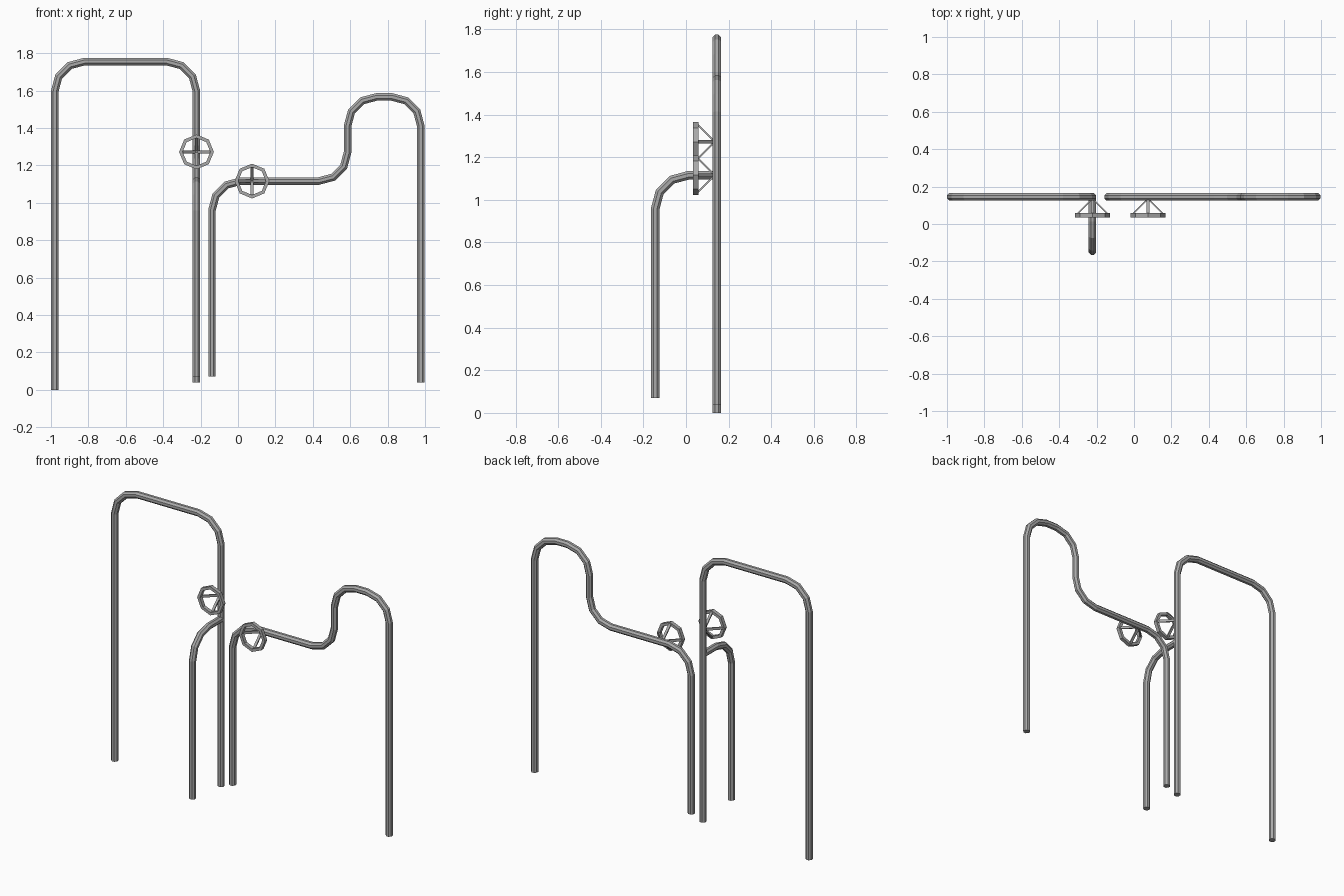
import bpy, bmesh, math
from mathutils import Vector

cube = bpy.data.objects.get("Cube")
if cube:
    bpy.data.objects.remove(cube, do_unlink=True)

steel = bpy.data.materials.new("grey steel")
steel.use_nodes = True
color = (0.4, 0.4, 0.4, 1)
steel.diffuse_color = color
steel.node_tree.nodes["Principled BSDF"].inputs["Base Color"].default_value = color

BACK = 0.145     # depth of the rear pipes
RADIUS = 0.02    # pipe half width
BEND = 0.16      # bend radius


def finish(bm, name):
    bmesh.ops.recalc_face_normals(bm, faces=bm.faces)
    mesh = bpy.data.meshes.new(name)
    bm.to_mesh(mesh)
    bm.free()
    mesh.materials.append(steel)
    obj = bpy.data.objects.new(name, mesh)
    bpy.context.collection.objects.link(obj)
    return obj


def round_corners(corners, bend, steps=3):
    """Replace each right-angled inner corner by a short segmented arc."""
    pts = [Vector(c) for c in corners]
    path = [pts[0]]
    for a, b, c in zip(pts, pts[1:], pts[2:]):
        u, v = (a - b).normalized(), (c - b).normalized()
        for i in range(steps + 1):
            t = math.pi / 2 * i / steps
            path.append(b + u * bend * (1 - math.sin(t)) + v * bend * (1 - math.cos(t)))
    return path + [pts[-1]]


def pipe(name, corners, normal, bend=BEND, sides=8):
    """Sweep an octagon along a planar path with mitred joints."""
    path, normal = round_corners(corners, bend), Vector(normal)
    r = RADIUS / math.cos(math.pi / sides)
    bm = bmesh.new()
    rings = []
    for i, p in enumerate(path):
        d_in = (p - path[max(i - 1, 0)]).normalized()
        d_out = (path[min(i + 1, len(path) - 1)] - p).normalized()
        tangent = (d_in + d_out).normalized()
        mitre = 1 / max(tangent.dot(d_in), tangent.dot(d_out))
        side = normal.cross(tangent) * mitre
        ring = []
        for k in range(sides):
            a = 2 * math.pi * (k + 0.5) / sides
            ring.append(bm.verts.new(p + (side * math.cos(a) + normal * math.sin(a)) * r))
        rings.append(ring)
    for lo, hi in zip(rings, rings[1:]):
        for k in range(sides):
            n = (k + 1) % sides
            bm.faces.new((lo[k], lo[n], hi[n], hi[k]))
    bm.faces.new(rings[0])
    bm.faces.new(rings[-1])
    return finish(bm, name)


def valve_wheel(name, x, z):
    """Octagonal rim with four flat spokes sloping back to the pipe."""
    bm = bmesh.new()
    front, rear, outer, inner, sides = 0.034, 0.058, 0.093, 0.074, 8
    profile = [(outer, front), (outer, rear), (inner, rear), (inner, front)]
    rings = []
    for k in range(sides):
        a = 2 * math.pi * k / sides
        rings.append([bm.verts.new((x + r * math.cos(a), y, z + r * math.sin(a)))
                      for r, y in profile])
    for k in range(sides):
        a, b = rings[k], rings[(k + 1) % sides]
        for j in range(4):
            n = (j + 1) % 4
            bm.faces.new((a[j], a[n], b[n], b[j]))
    # Spokes
    for k in range(4):
        a = math.pi / 2 * k
        out = Vector((math.cos(a), 0, math.sin(a)))
        across = Vector((-math.sin(a), 0, math.cos(a))) * 0.008
        back = Vector((0, 1, 0))
        tip = Vector((x, 0, z)) + out * 0.085 + back * 0.05
        hub = Vector((x, 0, z)) + back * 0.135
        thick = (out + back).normalized() * 0.004
        quads = [[bm.verts.new(p + across * s + thick * t)
                  for s, t in ((-1, -1), (1, -1), (1, 1), (-1, 1))] for p in (tip, hub)]
        bm.faces.new(quads[0])
        bm.faces.new(quads[1])
        for j in range(4):
            n = (j + 1) % 4
            bm.faces.new((quads[0][j], quads[0][n], quads[1][n], quads[1][j]))
    return finish(bm, name)


# Tall arch on the right
LEG = -0.222
pipe("tall_arch_pipe",
     [(-0.98, BACK, 0), (-0.98, BACK, 1.755), (LEG, BACK, 1.755), (LEG, BACK, 0.04)],
     (0, 1, 0))

# Branch coming forward from the tall arch
LEVEL = 1.116
pipe("front_branch_pipe",
     [(LEG, -BACK, 0.07), (LEG, -BACK, LEVEL), (LEG, BACK, LEVEL)], (1, 0, 0))

# Stepped pipe on the left
pipe("stepped_pipe",
     [(-0.139, BACK, 0.07), (-0.139, BACK, LEVEL), (0.586, BACK, LEVEL),
      (0.586, BACK, 1.566), (0.977, BACK, 1.566), (0.977, BACK, 0.04)],
     (0, 1, 0), 0.155)

# Hand wheels
valve_wheel("upper_valve_wheel", LEG, 1.272)
valve_wheel("lower_valve_wheel", 0.075, LEVEL)
